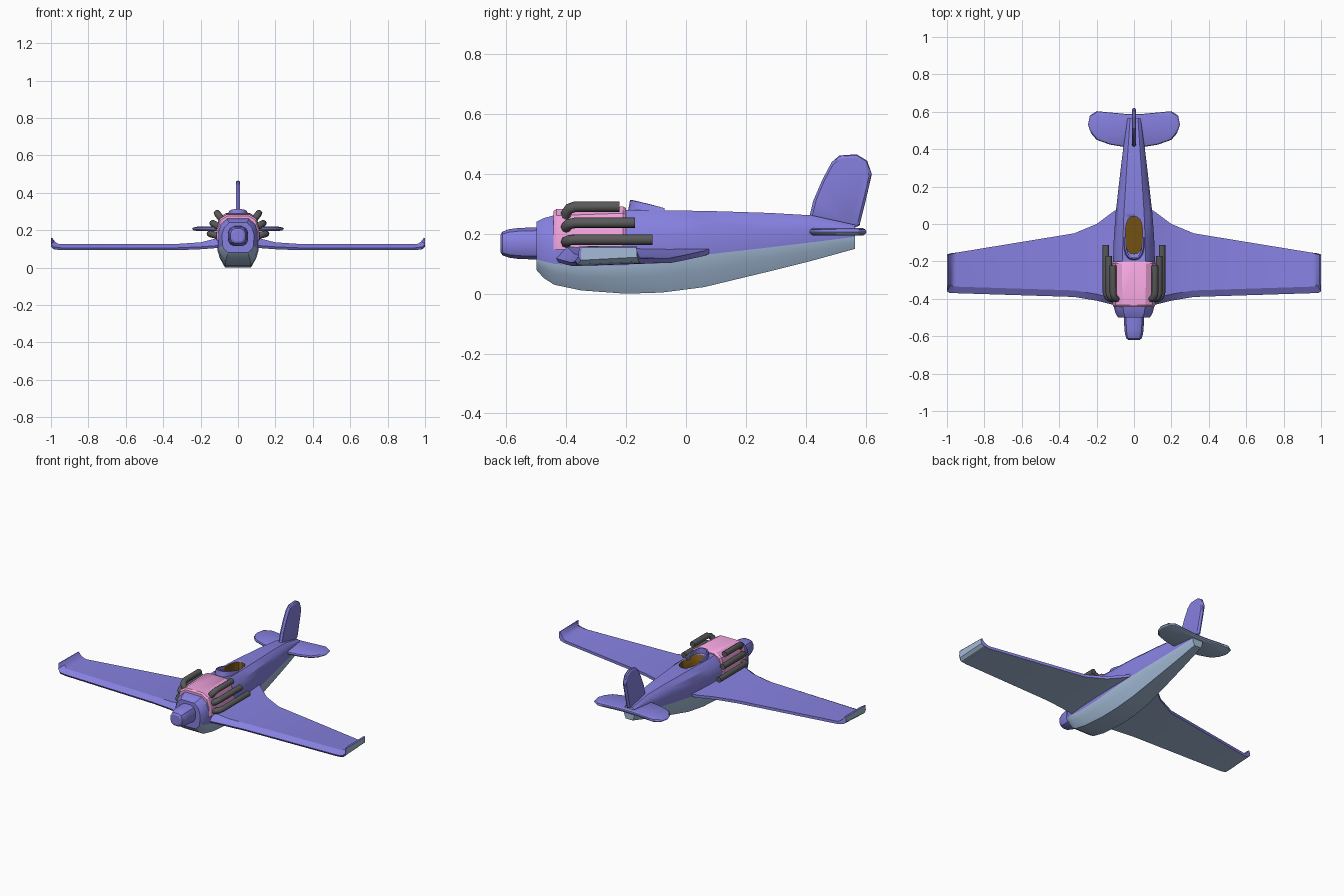
import bpy, bmesh, math
from mathutils import Vector

if "Cube" in bpy.data.objects:
    bpy.data.objects.remove(bpy.data.objects["Cube"])


def material(name, rgb):
    m = bpy.data.materials.new(name)
    m.diffuse_color = (*rgb, 1)
    m.use_nodes = True
    m.node_tree.nodes["Principled BSDF"].inputs["Base Color"].default_value = m.diffuse_color
    return m


PURPLE = material("purple", (0.24, 0.22, 0.75))
BLUE = material("pale_blue", (0.37, 0.5, 0.68))
PINK = material("pink", (0.9, 0.38, 0.74))
BROWN = material("brown", (0.17, 0.08, 0.006))
DARK = material("dark_grey", (0.1, 0.1, 0.1))


def smooth(ob, angle=30):
    bpy.ops.object.select_all(action='DESELECT')
    ob.select_set(True)
    bpy.context.view_layer.objects.active = ob
    bpy.ops.object.shade_smooth_by_angle(angle=math.radians(angle))


def loft(name, rings, mats, pick=lambda i, j: 0, caps=(0, 0)):
    """Skin closed rings of points; pick(ring, side) gives the material slot."""
    bm = bmesh.new()
    vs = [[bm.verts.new(p) for p in r] for r in rings]
    n = len(vs[0])
    for i in range(len(vs) - 1):
        for j in range(n):
            k = (j + 1) % n
            f = bm.faces.new((vs[i][j], vs[i][k], vs[i + 1][k], vs[i + 1][j]))
            f.material_index = pick(i, j)
    for ring, c in ((vs[0], caps[0]), (vs[-1], caps[1])):
        bm.faces.new(ring).material_index = c
    bmesh.ops.recalc_face_normals(bm, faces=bm.faces)
    me = bpy.data.meshes.new(name)
    bm.to_mesh(me)
    bm.free()
    for m in mats:
        me.materials.append(m)
    ob = bpy.data.objects.new(name, me)
    bpy.context.collection.objects.link(ob)
    smooth(ob)
    return ob


def mirrored(half, y):
    """Half section (x, z) from top centre to bottom centre -> full ring at y."""
    return [(x, y, z) for x, z in half] + [(-x, y, z) for x, z in half[-2:0:-1]]


# Fuselage: y, top, colour split, bottom, half width
stations = [(-.50, .24, .115, .08, .085), (-.475, .253, .108, .052, .10),
            (-.44, .262, .10, .03, .108), (-.35, .275, .092, .011, .112),
            (-.20, .28, .095, .0, .112), (-.08, .278, .11, .004, .108),
            (.06, .277, .13, .022, .098), (.28, .27, .155, .075, .073),
            (.42, .262, .172, .11, .056), (.565, .23, .19, .15, .038)]
rings = []
for y, t, s, b, w in stations:
    h, d = t - s, s - b
    rings.append(mirrored([(0, t), (.55 * w, t), (.87 * w, t - .2 * h), (w, t - .5 * h),
                           (w * .98, s), (w * .88, s - .45 * d), (w * .62, b), (0, b)], y))
fuselage = loft("fuselage", rings, [PURPLE, BLUE],
                lambda i, j: 1 if 4 <= j <= 9 else 0, (0, 1))

# Cockpit opening cut into the fuselage
def oval(a, rx, ry):
    c, s = math.cos(a), math.sin(a)
    return (rx * math.copysign(abs(c) ** .75, c), ry * math.copysign(abs(s) ** .75, s))


outline = [oval(2 * math.pi * k / 20, .046, .1) for k in range(20)]
cutter = loft("cockpit_cutter", [[(x, y - .06, z) for x, y in outline] for z in (.178, .4)], [BROWN])
cutter.hide_render = True
mod = fuselage.modifiers.new("cockpit", 'BOOLEAN')
mod.object = cutter
mod.solver = 'EXACT'
mod.material_mode = 'TRANSFER'
bpy.context.view_layer.objects.active = fuselage
bpy.ops.object.modifier_move_to_index(modifier="cockpit", index=0)
bpy.ops.object.modifier_apply(modifier="cockpit")
bpy.data.objects.remove(cutter)

# Windscreen: low curved rim around the cockpit front
rings = []
for k in range(13):
    a = math.pi * k / 12
    h = .286 + .027 * math.sin(a) ** .7
    ring = []
    for off, z in ((.006, .265), (-.003, h), (-.011, h), (-.011, .265)):
        x, y = oval(a, .055 + off, .118 + off)
        ring.append((x, -.072 - y, z))
    rings.append(ring)
loft("windscreen", rings, [PURPLE])

# Engine cover
rings = []
for y, g, t in ((-.443, -.006, .276), (-.433, 0, .283), (-.21, .002, .291), (-.2, -.005, .286)):
    rings.append(mirrored([(0, t), (.062 + g, t), (.098 + g, t - .022), (.114 + g, .205),
                           (.114 + g, .148), (0, .148)], y))
loft("engine_cover", rings, [PINK])

# Spinner
rings = []
for y, r in ((-.62, .03), (-.613, .041), (-.59, .049), (-.56, .053), (-.48, .056)):
    rings.append([(x, y, .168 + z) for x, z in
                  (oval(2 * math.pi * (k + .5) / 12, r, r) for k in range(12))])
loft("spinner", rings, [PURPLE])

# Wing: bottom x, top x, leading y, trailing y, bottom z, ridge z, trailing z
half_wing = [(.06, .06, -.445, .10, .108, .165, .16), (.12, .12, -.43, .06, .104, .155, .143),
             (.2, .2, -.41, 0, .098, .135, .13), (.32, .32, -.39, -.05, .093, .127, .12),
             (.95, .95, -.37, -.153, .093, .125, .118), (.985, .965, -.37, -.157, .098, .129, .125),
             (1, .98, -.36, -.163, .112, .14, .139), (1, .993, -.357, -.165, .155, .159, .159)]
rings = []
for sign, part in ((-1, half_wing[::-1]), (1, half_wing)):
    for xb, xt, yl, yt, zb, zt, ze in part:
        rings.append([(sign * xb, yl + .008, zb), (sign * xb, yl, min(zb + .013, zt - .001)),
                      (sign * xt, yl + .035, zt), (sign * xt, yt, ze),
                      (sign * xb, yt, max(zb, ze - .017))])
loft("wing", rings, [PURPLE, BLUE], lambda i, j: 1 if j == 4 else 0)


# Tail surfaces: thin plates with chamfered rims
def plate(name, pts, place, t, inset, mats, under):
    c = sum((Vector(p) for p in pts), Vector((0, 0))) / len(pts)
    rings = []
    for k, d in ((inset, -t), (.97, -.6 * t), (1, 0), (.97, .6 * t), (inset, t)):
        rings.append([place(*(c + (Vector(p) - c) * k), d) for p in pts])
    loft(name, rings, mats, lambda i, j: under if i < 2 else 0, (under, 0))


half = [(.04, .41), (.13, .425), (.2, .45), (.23, .485), (.246, .53), (.236, .58), (.2, .603), (.04, .588)]
plate("tailplane", half + [(-x, y) for x, y in half[::-1]],
      lambda u, v, d: (u, v, .207 + d), .012, .88, [PURPLE, BLUE], 1)
plate("fin", [(.408, .24), (.425, .31), (.455, .38), (.487, .44), (.513, .462), (.57, .466),
              (.605, .445), (.621, .40), (.605, .33), (.58, .228), (.55, .215)],
      lambda u, v, d: (d, u, v), .012, .9, [PURPLE], 0)

# Exhaust pipes: elbow out of the cover, then straight back
pipes = {"upper": ((.112, .291), -.222, (.6, .8)), "middle": ((.135, .237), -.17, (.86, .5)),
         "lower": ((.15, .181), -.112, (.97, .25))}
for side, s in (("left", -1), ("right", 1)):
    for level, ((x, z), end, (dx, dz)) in pipes.items():
        cu = bpy.data.curves.new("pipe", 'CURVE')
        cu.dimensions = '3D'
        cu.bevel_depth, cu.bevel_resolution, cu.use_fill_caps = .018, 2, True
        path = [(.07, -.4), (.026, -.4), (.009, -.391), (0, -.37), (0, end)]
        sp = cu.splines.new('POLY')
        sp.points.add(len(path) - 1)
        for p, (back, y) in zip(sp.points, path):
            p.co = (s * (x - dx * back), y, z - dz * back, 1)
        cu.materials.append(DARK)
        ob = bpy.data.objects.new(f"exhaust_{level}_{side}", cu)
        bpy.context.collection.objects.link(ob)
        bpy.ops.object.select_all(action='DESELECT')
        ob.select_set(True)
        bpy.context.view_layer.objects.active = ob
        bpy.ops.object.convert(target='MESH')
        smooth(bpy.context.view_layer.objects.active, 50)
